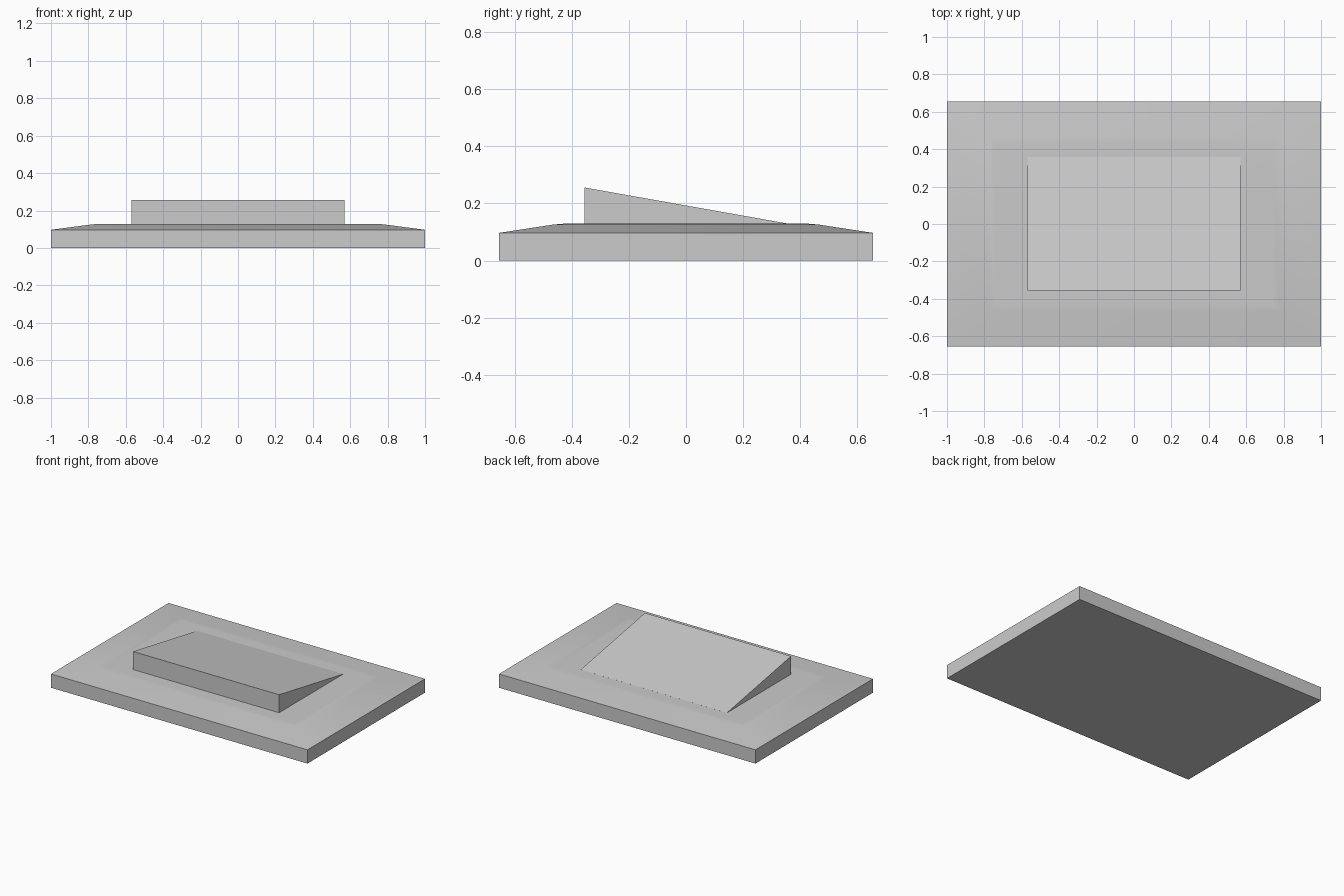
import bpy

cube = bpy.data.objects.get("Cube")
if cube:
    bpy.data.objects.remove(cube, do_unlink=True)

# Single plain grey
GREY = (0.6, 0.6, 0.6, 1.0)
mat = bpy.data.materials.new("light_grey")
mat.use_nodes = True
mat.diffuse_color = GREY
mat.node_tree.nodes["Principled BSDF"].inputs["Base Color"].default_value = GREY


def loft(name, rings):
    """Join successive vertex loops with quads and cap both ends."""
    n = len(rings[0])
    verts = [v for ring in rings for v in ring]
    faces = [tuple(reversed(range(n))),
             tuple(range(len(verts) - n, len(verts)))]
    for r in range(len(rings) - 1):
        for i in range(n):
            j = (i + 1) % n
            a, b = r * n, (r + 1) * n
            faces.append((a + i, a + j, b + j, b + i))
    mesh = bpy.data.meshes.new(name)
    mesh.from_pydata(verts, [], faces)
    mesh.materials.append(mat)
    obj = bpy.data.objects.new(name, mesh)
    bpy.context.collection.objects.link(obj)
    return obj


def rectangle(x, y, z):
    return [(-x, -y, z), (x, -y, z), (x, y, z), (-x, y, z)]


# Wall plate: straight sides, shallow sloped border, softly broken inner edge
plate = loft("wall_plate", [
    rectangle(1.0, 0.655, 0.0),
    rectangle(1.0, 0.655, 0.097),
    rectangle(0.78, 0.465, 0.126),
    rectangle(0.74, 0.43, 0.129),
])
bpy.ops.object.select_all(action='DESELECT')
plate.select_set(True)
bpy.context.view_layer.objects.active = plate
bpy.ops.object.shade_smooth_by_angle(angle=0.5)
soften = plate.modifiers.new("soften", 'WEIGHTED_NORMAL')
soften.keep_sharp = True

# Pair of wedge rockers, high at the front and sloping down to the plate
profile = [(-0.356, 0.12), (0.358, 0.12), (0.358, 0.1292), (-0.356, 0.256)]
for side, x0, x1 in (("right", -0.57, 0.0), ("left", 0.0, 0.57)):
    loft(side + "_rocker", [[(x, y, z) for y, z in profile] for x in (x0, x1)])
